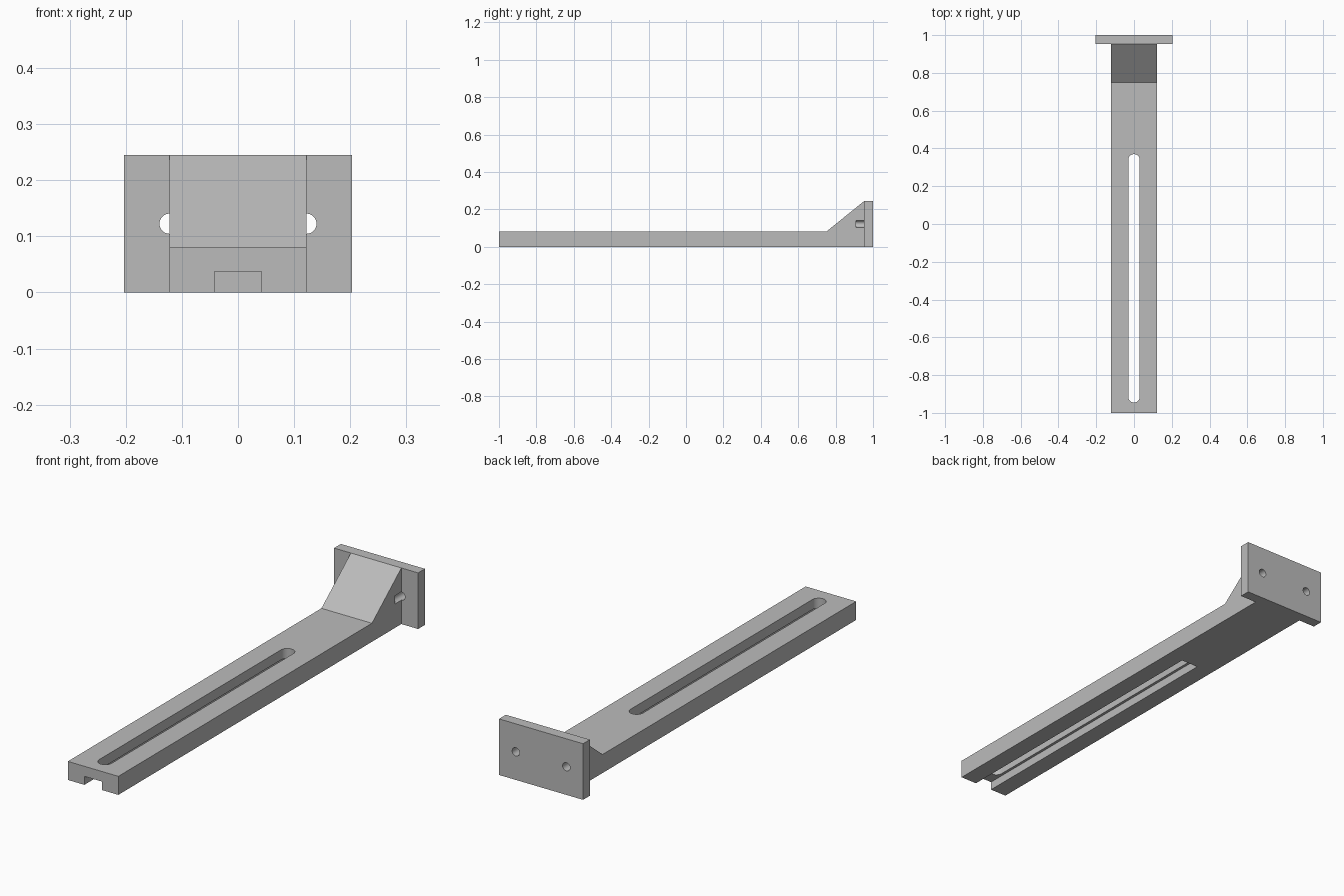
import bpy
import bmesh
import math

cube = bpy.data.objects.get("Cube")
if cube:
    bpy.data.objects.remove(cube, do_unlink=True)

grey = bpy.data.materials.new("grey")
grey.use_nodes = True
colour = (0.5, 0.5, 0.5, 1)
grey.diffuse_color = colour
grey.node_tree.nodes["Principled BSDF"].inputs["Base Color"].default_value = colour

HALF = 0.122        # half width of the arm
HEIGHT = 0.245      # height of the end plate
ARM_TOP = 0.081
PLATE_Y = 0.953     # front of the end plate


def extrude(name, profile, offset):
    """Prism made by sweeping a closed profile along an offset."""
    bm = bmesh.new()
    face = bm.faces.new([bm.verts.new(p) for p in profile])
    swept = bmesh.ops.extrude_face_region(bm, geom=[face])["geom"]
    verts = [v for v in swept if isinstance(v, bmesh.types.BMVert)]
    bmesh.ops.translate(bm, verts=verts, vec=offset)
    bmesh.ops.recalc_face_normals(bm, faces=bm.faces)
    mesh = bpy.data.meshes.new(name)
    bm.to_mesh(mesh)
    bm.free()
    mesh.materials.append(grey)
    obj = bpy.data.objects.new(name, mesh)
    bpy.context.collection.objects.link(obj)
    return obj


def box(name, x, y0, y1, z0, z1):
    profile = [(-x, y0, z0), (x, y0, z0), (x, y0, z1), (-x, y0, z1)]
    return extrude(name, profile, (0, y1 - y0, 0))


def arc(radius, start, end, steps):
    for i in range(steps + 1):
        a = start + (end - start) * i / steps
        yield radius * math.cos(a), radius * math.sin(a)


def cut(target, cutter):
    cutter.hide_render = True
    mod = target.modifiers.new(cutter.name, 'BOOLEAN')
    mod.operation = 'DIFFERENCE'
    mod.solver = 'EXACT'
    mod.object = cutter
    bpy.context.view_layer.objects.active = target
    bpy.ops.object.modifier_apply(modifier=mod.name)
    bpy.data.objects.remove(cutter, do_unlink=True)


# Arm with sloped gusset, drawn from the side
side = [(-1, 0), (PLATE_Y, 0), (PLATE_Y, HEIGHT), (0.75, ARM_TOP), (-1, ARM_TOP)]
arm = extrude("slotted_arm", [(-HALF, y, z) for y, z in side], (2 * HALF, 0, 0))

# End plate
plate = box("mounting_plate", 0.203, PLATE_Y, 1, 0, HEIGHT)

# Square channel under the arm
cut(arm, box("channel_cutter", 0.042, -1.1, 0.37, -0.1, 0.037))

# Long round-ended slot through the arm
r = 0.03
slot = [(x, y + 0.37 - r, -0.1) for x, y in arc(r, 0, math.pi, 16)]
slot += [(x, y - 0.945 + r, -0.1) for x, y in arc(r, math.pi, 2 * math.pi, 16)]
cut(arm, extrude("slot_cutter", slot, (0, 0, 0.4)))

# Bolt holes through the plate, biting into the gusset sides
for sign in (-1, 1):
    for target in (arm, plate):
        ring = list(arc(0.018, 0, 2 * math.pi, 32))[:-1]
        hole = [(sign * HALF + x, 0.908, HEIGHT / 2 + z) for x, z in ring]
        cut(target, extrude("hole_cutter", hole, (0, 0.2, 0)))

# Smooth the round walls, keep the edges sharp
for obj in (arm, plate):
    bpy.ops.object.select_all(action='DESELECT')
    obj.select_set(True)
    bpy.context.view_layer.objects.active = obj
    bpy.ops.object.shade_smooth_by_angle(angle=math.radians(30))
